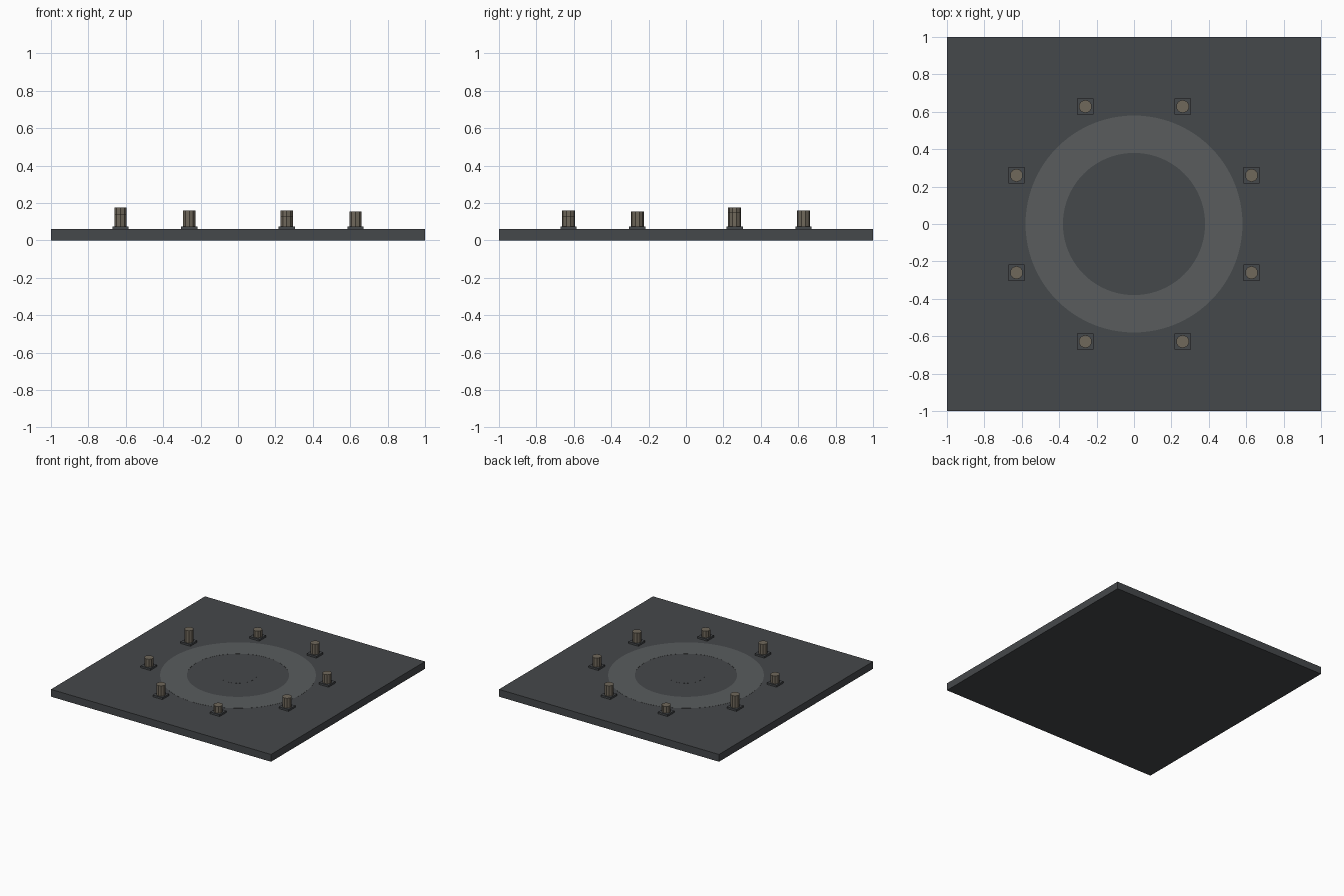
import bpy, bmesh
from math import cos, sin, pi

if "Cube" in bpy.data.objects:
    bpy.data.objects.remove(bpy.data.objects["Cube"])


def material(name, rgb):
    m = bpy.data.materials.new(name)
    m.diffuse_color = (*rgb, 1)
    m.use_nodes = True
    m.node_tree.nodes["Principled BSDF"].inputs["Base Color"].default_value = m.diffuse_color
    return m


STONE = material("dark_stone", (0.06, 0.065, 0.07))
INLAY = material("inlay_stone", (0.10, 0.108, 0.11))
PILLAR = material("weathered_stone", (0.16, 0.138, 0.105))


def finish(bm, name, mat, loc=(0, 0, 0)):
    me = bpy.data.meshes.new(name)
    bmesh.ops.recalc_face_normals(bm, faces=bm.faces)
    bm.to_mesh(me)
    bm.free()
    me.materials.append(mat)
    ob = bpy.data.objects.new(name, me)
    ob.location = loc
    bpy.context.collection.objects.link(ob)
    return ob


def box(name, size, x, y, z0, z1, mat):
    bm = bmesh.new()
    bmesh.ops.create_cube(bm, size=1)
    bmesh.ops.scale(bm, vec=(size, size, z1 - z0), verts=bm.verts)
    return finish(bm, name, mat, (x, y, (z0 + z1) / 2))


def cylinder(name, r, sides, x, y, z0, z1, mat):
    bm = bmesh.new()
    bmesh.ops.create_cone(bm, cap_ends=True, segments=sides,
                          radius1=r, radius2=r, depth=z1 - z0)
    return finish(bm, name, mat, (x, y, (z0 + z1) / 2))


def ring(name, r_in, r_out, z0, z1, sides, mat):
    bm = bmesh.new()
    profile = [(r_in, z0), (r_out, z0), (r_out, z1), (r_in, z1)]
    loops = [[bm.verts.new((r * cos(2 * pi * i / sides), r * sin(2 * pi * i / sides), z))
              for r, z in profile] for i in range(sides)]
    for i in range(sides):
        a, b = loops[i], loops[(i + 1) % sides]
        for j in range(4):
            k = (j + 1) % 4
            bm.faces.new((a[j], b[j], b[k], a[k]))
    return finish(bm, name, mat)


TOP = 0.06

# Square floor slab
box("floor_slab", 2, 0, 0, 0, TOP, STONE)

# Pale ring and centre disc set almost flush in the floor
ring("floor_ring", 0.38, 0.58, TOP - 0.01, TOP + 0.001, 96, INLAY)
cylinder("centre_disc", 0.14, 32, 0, 0, TOP - 0.01, TOP + 0.0005, STONE)

# Broken pillars on square plinths, anticlockwise from +x
tops = [0.15, 0.16, 0.13, 0.175, 0.14, 0.16, 0.13, 0.155]
for i, top in enumerate(tops):
    a = pi / 8 + i * pi / 4
    x, y = 0.68 * cos(a), 0.68 * sin(a)
    box(f"plinth_{i + 1}", 0.088, x, y, TOP, 0.075, STONE)
    cylinder(f"pillar_{i + 1}", 0.035, 10, x, y, 0.07, top, PILLAR)
